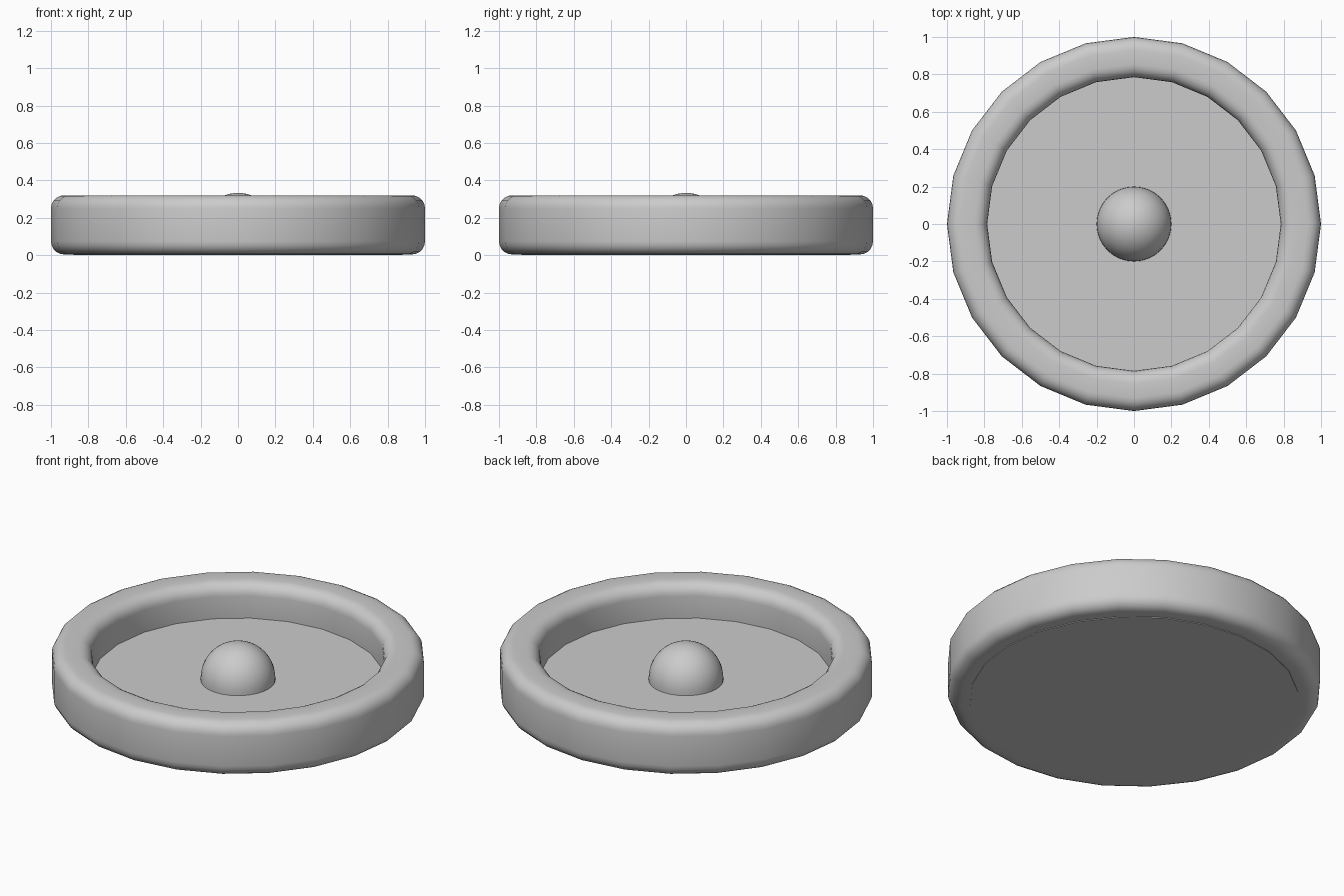
import bpy
import bmesh
from math import pi, sin, cos, radians

cube = bpy.data.objects.get("Cube")
if cube:
    bpy.data.objects.remove(cube, do_unlink=True)

# Single plain grey
grey = bpy.data.materials.new("plain_grey")
grey.use_nodes = True
colour = (0.6, 0.6, 0.6, 1)
grey.diffuse_color = colour
grey.node_tree.nodes["Principled BSDF"].inputs["Base Color"].default_value = colour


def lathe(name, profile, sides, closed=False):
    """Spin (radius, height) points around the z axis."""
    bm = bmesh.new()
    verts = [bm.verts.new((r, 0, z)) for r, z in profile]
    pairs = list(zip(verts, verts[1:]))
    if closed:
        pairs.append((verts[-1], verts[0]))
    edges = [bm.edges.new(p) for p in pairs]
    bmesh.ops.spin(bm, geom=verts + edges, cent=(0, 0, 0), axis=(0, 0, 1),
                   angle=2 * pi, steps=sides, use_merge=True)
    bmesh.ops.remove_doubles(bm, verts=bm.verts, dist=0.0005)
    bmesh.ops.recalc_face_normals(bm, faces=bm.faces)
    mesh = bpy.data.meshes.new(name)
    bm.to_mesh(mesh)
    bm.free()
    mesh.materials.append(grey)
    obj = bpy.data.objects.new(name, mesh)
    bpy.context.collection.objects.link(obj)
    bpy.ops.object.select_all(action='DESELECT')
    obj.select_set(True)
    bpy.context.view_layer.objects.active = obj
    bpy.ops.object.shade_smooth_by_angle(angle=radians(50))
    return obj


def rounded_box(r0, r1, z0, z1, radius, steps):
    """Rounded rectangle cross-section."""
    corners = [(r1, z1, 1, 1), (r0, z1, -1, 1), (r0, z0, -1, -1), (r1, z0, 1, -1)]
    points = []
    for i, (r, z, sr, sz) in enumerate(corners):
        for k in range(steps + 1):
            a = (i + k / steps) * pi / 2
            points.append((r - sr * radius + radius * cos(a),
                           z - sz * radius + radius * sin(a)))
    return points


# Raised rounded rim
lathe("rim", rounded_box(0.785, 1.0, 0.004, 0.32, 0.07, 5), 24, closed=True)

# Flat base plate inside the rim
lathe("base_plate", [(0, 0), (0.88, 0), (0.88, 0.12), (0, 0.12)], 24)

# Central dome, with its lower edge sunk into the plate
steps = 12
dome = [(0.2 * sin(i * pi / 2 / steps), 0.133 + 0.2 * cos(i * pi / 2 / steps))
        for i in range(steps + 1)]
lathe("centre_dome", dome + [(0.2, 0.1), (0, 0.1)], 32)
